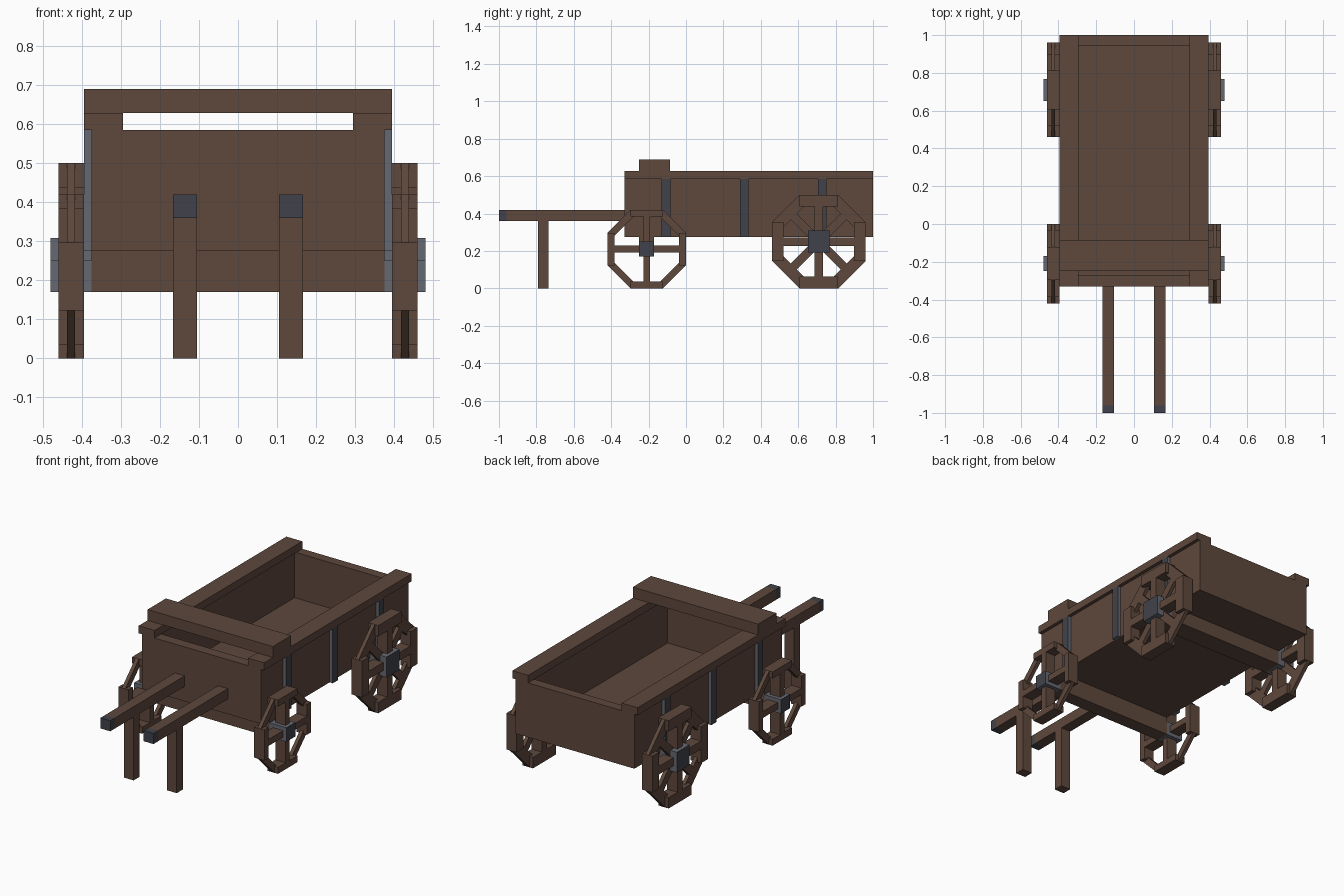
import bpy
import bmesh
from math import pi, tan, cos, sin
from mathutils import Matrix, Vector

if "Cube" in bpy.data.objects:
    bpy.data.objects.remove(bpy.data.objects["Cube"], do_unlink=True)


def material(name, rgb):
    mat = bpy.data.materials.new(name)
    mat.use_nodes = True
    mat.diffuse_color = (*rgb, 1)
    mat.node_tree.nodes["Principled BSDF"].inputs["Base Color"].default_value = (*rgb, 1)
    return mat


WOOD = material("brown wood", (0.112, 0.065, 0.046))
DARK = material("dark iron", (0.052, 0.055, 0.07))
LIGHT = material("light iron", (0.13, 0.138, 0.165))


def add_box(bm, x, y, z):
    """Box from (min, max) pairs."""
    size = [b - a for a, b in (x, y, z)]
    mid = [(a + b) / 2 for a, b in (x, y, z)]
    bmesh.ops.create_cube(bm, size=1, matrix=Matrix.Translation(mid) @ Matrix.Diagonal((*size, 1)))


def finish(name, bm, mats):
    bmesh.ops.recalc_face_normals(bm, faces=bm.faces[:])
    if len(mats) > 1:  # outward faces take the first material, edges the second
        for face in bm.faces:
            face.material_index = 0 if abs(face.normal.x) > 0.5 else 1
    mesh = bpy.data.meshes.new(name)
    bm.to_mesh(mesh)
    bm.free()
    for mat in mats:
        mesh.materials.append(mat)
    obj = bpy.data.objects.new(name, mesh)
    bpy.context.collection.objects.link(obj)
    return obj


def box(name, x, y, z, mats=(WOOD,)):
    bm = bmesh.new()
    add_box(bm, x, y, z)
    return finish(name, bm, mats)


def pair(name, x, y, z, mats=(WOOD,)):
    """Same box on the left (+x) and the right (-x)."""
    box("left_" + name, x, y, z, mats)
    box("right_" + name, (-x[1], -x[0]), y, z, mats)


def wheel(name, side, cy, radius, rim, spoke, hub, diagonal_spokes):
    """Octagonal wheel: wide upright and level members, narrow diagonal ones."""
    bm = bmesh.new()
    wide, narrow = (0.395, 0.46), (0.417, 0.438)
    outer, inner = radius * tan(pi / 8), (radius - rim) * tan(pi / 8)
    for i in range(8):
        part = bmesh.new()
        diagonal = i % 2 == 1
        if diagonal:
            # mitred rim piece
            profile = [(-outer, radius), (outer, radius), (inner, radius - rim), (-inner, radius - rim)]
            low = [part.verts.new((narrow[0], y, z)) for y, z in profile]
            high = [part.verts.new((narrow[1], y, z)) for y, z in profile]
            part.faces.new(low)
            part.faces.new(high)
            for k in range(4):
                n = (k + 1) % 4
                part.faces.new((low[k], low[n], high[n], high[k]))
        else:
            add_box(part, wide, (-outer, outer), (radius - rim, radius))
        if not diagonal or diagonal_spokes:
            add_box(part, narrow if diagonal else wide, (-spoke / 2, spoke / 2), (hub * 0.8, radius - rim))
        part.transform(Matrix.Rotation(i * pi / 4, 4, "X"))
        temp = bpy.data.meshes.new("rim_piece")
        part.to_mesh(temp)
        part.free()
        bm.from_mesh(temp)
        bpy.data.meshes.remove(temp)
    bm.transform(Matrix.Translation((0, cy, radius)))
    if side < 0:
        bm.transform(Matrix.Scale(-1, 4, (1, 0, 0)))
    finish(name, bm, (WOOD,))


# Wagon bed
box("floor", (-0.375, 0.375), (-0.33, 1), (0.275, 0.325))
pair("side_wall", (0.305, 0.375), (-0.33, 1), (0.325, 0.585))
box("front_wall", (-0.305, 0.305), (-0.33, -0.27), (0.325, 0.585))
box("back_wall", (-0.305, 0.305), (0.945, 1), (0.325, 0.585))
pair("top_rail", (0.295, 0.395), (-0.33, 1), (0.585, 0.628))
box("seat", (-0.395, 0.395), (-0.25, -0.085), (0.628, 0.69))

# Iron straps on the side walls
for label, y in (("front", -0.107), ("middle", 0.312), ("back", 0.728)):
    pair(label + "_strap", (0.375, 0.395), (y - 0.023, y + 0.023), (0.275, 0.585), (DARK, LIGHT))

# Pulling shafts with iron tips and prop legs
pair("shaft", (0.105, 0.167), (-0.96, -0.33), (0.36, 0.42))
pair("shaft_tip", (0.105, 0.167), (-1, -0.96), (0.36, 0.42), (DARK,))
pair("prop_leg", (0.105, 0.167), (-0.79, -0.735), (0, 0.36))

# Axles, hubs and wheels
for label, y, radius, rim, spoke, hub, diagonals in (
    ("front", -0.21, 0.21, 0.037, 0.037, 0.04, False),
    ("back", 0.71, 0.25, 0.062, 0.046, 0.058, True),
):
    box(label + "_axle", (-0.375, 0.375), (y - hub, y + hub), (radius - hub, 0.276))
    pair(label + "_hub", (0.375, 0.48), (y - hub, y + hub), (radius - hub, radius + hub), (DARK, LIGHT))
    for side, word in ((1, "left"), (-1, "right")):
        wheel(f"{word}_{label}_wheel", side, y, radius, rim, spoke, hub, diagonals)
